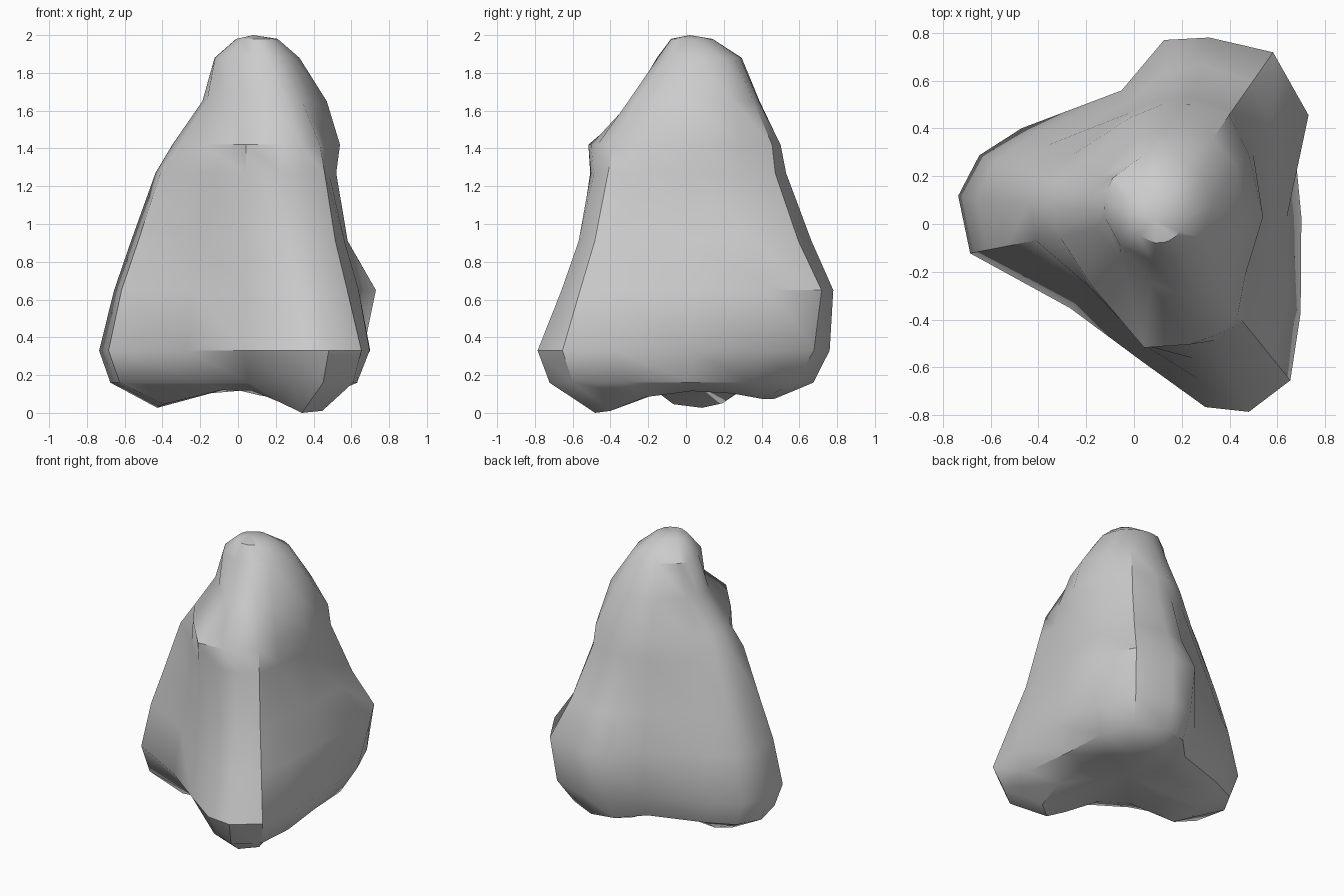
import bpy, bmesh
from math import sin, cos, radians

if "Cube" in bpy.data.objects:
    bpy.data.objects.remove(bpy.data.objects["Cube"])

CX, CY = 0.1, 0.03
LEVELS = [1.65, 1.42, 1.27, 0.91, 0.65, 0.33, 0.16]

# Vertical ribs of the boulder: angle -> radius at each level, top to bottom
RIBS = {
    0:   [.37, .44, .42, .48, .54, .60, .49],
    34:  [.39, .46, .48, .58, .76, .68, .57],
    55:  [.40, .52, .54, .69, .84, .79, .67],
    74:  [.37, .49, .52, .66, .78, .76, .67],
    88:  [.36, .47, .49, .60, .74, .69, .61],
    106: [.34, .43, .45, .49, .55, .55, .47],
    147: [.30, .40, .45, .55, .63, .68, .60],
    161: [.29, .44, .51, .64, .72, .79, .73],
    174: [.29, .45, .54, .67, .76, .84, .78],
    191: [.27, .42, .52, .64, .73, .80, .74],
    226: [.23, .40, .41, .43, .48, .53, .40],
    264: [.28, .55, .54, .54, .56, .61, .44],
    284: [.33, .55, .55, .61, .70, .82, .71],
    295: [.37, .55, .57, .66, .76, .90, .83],
    309: [.38, .53, .57, .66, .76, .88, .81],
    326: [.36, .44, .46, .56, .65, .72, .64],
}


def ring(bm, radii, heights, x=CX, y=CY):
    return [bm.verts.new((x + r * cos(radians(a)), y + r * sin(radians(a)), z))
            for a, r, z in zip(RIBS, radii, heights)]


bm = bmesh.new()
n = len(RIBS)
ribs = list(RIBS.values())

# Rounded crown, then body rings
rings = [ring(bm, [r] * n, [z] * n, .1, y) for r, z, y in ((.11, 1.98, .03), (.225, 1.88, .07))]
for i, z in enumerate(LEVELS):
    rings.append(ring(bm, [r[i] for r in ribs], [z] * n))
# Underside rim: the further a foot reaches out, the lower it stands
rim_z = [max(0, .12 - .68 * max(0, r[-1] - .41) ** 2) for r in ribs]
low = min(rim_z)
rings.append(ring(bm, [r[-1] * .68 for r in ribs], [z - low for z in rim_z]))

# Skin between rings
for upper, lower in zip(rings, rings[1:]):
    for i in range(n):
        j = (i + 1) % n
        bm.faces.new((upper[i], lower[i], lower[j], upper[j]))

# Peak and arched underside
for loop, point in ((rings[0], (.08, .02, 2.0)), (rings[-1], (CX, CY, .17))):
    tip = bm.verts.new(point)
    for i in range(n):
        bm.faces.new((loop[i], loop[(i + 1) % n], tip))
bmesh.ops.recalc_face_normals(bm, faces=bm.faces)

mesh = bpy.data.meshes.new("boulder")
bm.to_mesh(mesh)
bm.free()
boulder = bpy.data.objects.new("boulder", mesh)
bpy.context.collection.objects.link(boulder)
bpy.context.view_layer.objects.active = boulder
boulder.select_set(True)
bpy.ops.object.shade_smooth_by_angle(angle=radians(38))
